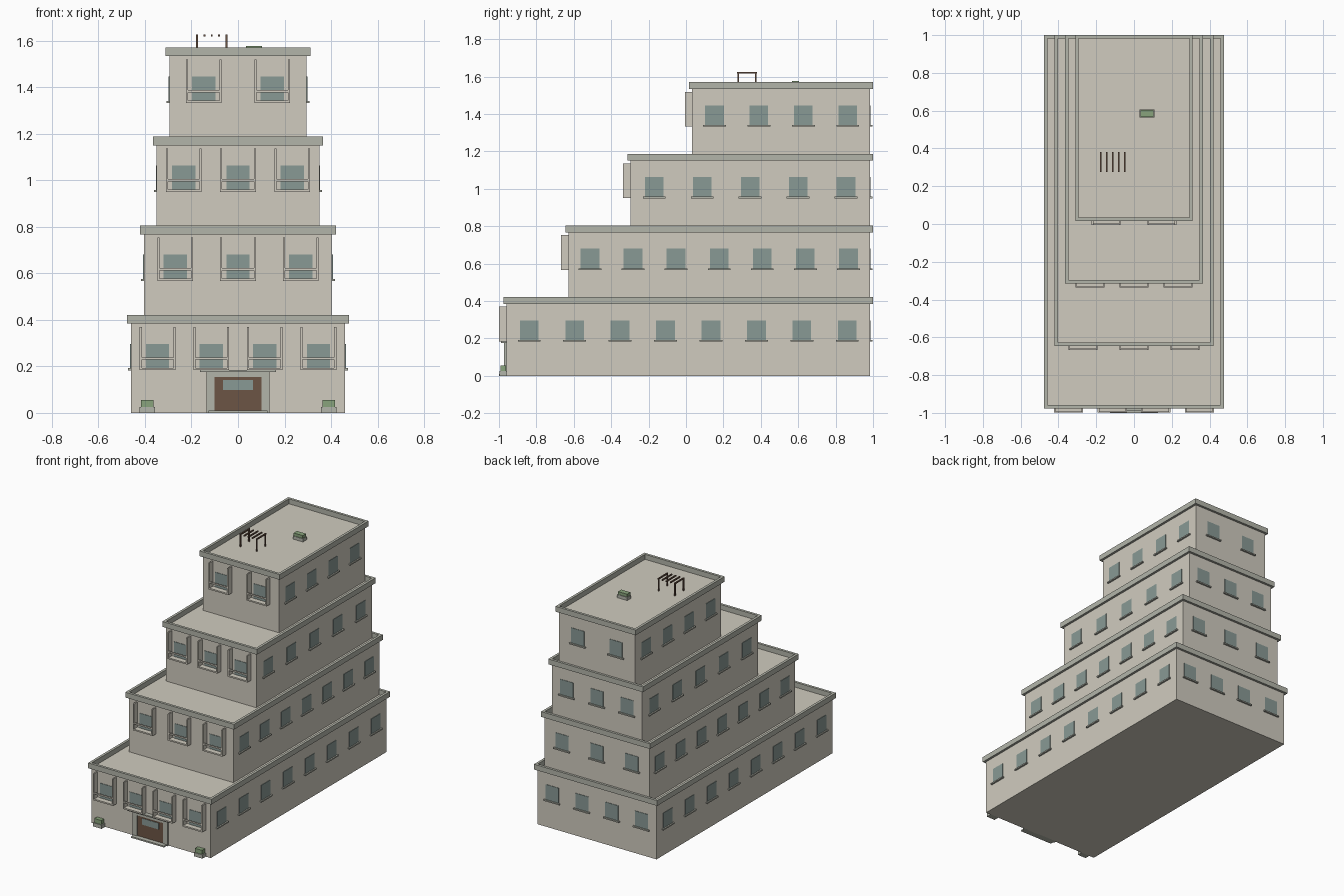
import bpy, bmesh
from mathutils import Matrix, Vector

if "Cube" in bpy.data.objects:
    bpy.data.objects.remove(bpy.data.objects["Cube"])


def material(name, rgb):
    m = bpy.data.materials.new(name)
    m.diffuse_color = (*rgb, 1)
    m.use_nodes = True
    m.node_tree.nodes["Principled BSDF"].inputs["Base Color"].default_value = m.diffuse_color
    return m


WALL = material("plaster", (0.63, 0.60, 0.52))
TRIM = material("trim", (0.45, 0.46, 0.40))
GLASS = material("glass", (0.25, 0.32, 0.30))
WOOD = material("wood", (0.15, 0.09, 0.06))
PLANT = material("plant", (0.25, 0.37, 0.20))


def finish(name, bm, mat):
    bmesh.ops.recalc_face_normals(bm, faces=bm.faces)
    me = bpy.data.meshes.new(name)
    bm.to_mesh(me)
    bm.free()
    me.materials.append(mat)
    ob = bpy.data.objects.new(name, me)
    bpy.context.collection.objects.link(ob)
    return ob


def boxes(name, spans, mat):
    """One object made of boxes, each given as x0, x1, y0, y1, z0, z1."""
    bm = bmesh.new()
    for x0, x1, y0, y1, z0, z1 in spans:
        mid = Vector((x0 + x1, y0 + y1, z0 + z1)) / 2
        size = (abs(x1 - x0), abs(y1 - y0), z1 - z0, 1)
        bmesh.ops.create_cube(bm, size=1, matrix=Matrix.Translation(mid) @ Matrix.Diagonal(size))
    return finish(name, bm, mat)


def ring(name, x, y0, y1, z0, z1, out, inn, mat):
    """Mitred rectangular frame around a wall outline."""
    bm = bmesh.new()
    loops = []
    for d in (out, -inn):
        loops.append([bm.verts.new((px, py, z0)) for px, py in
                      ((-x - d, y0 - d), (x + d, y0 - d), (x + d, y1 + d), (-x - d, y1 + d))])
    o, i = loops
    faces = [bm.faces.new((o[k], o[(k + 1) % 4], i[(k + 1) % 4], i[k])) for k in range(4)]
    top = bmesh.ops.extrude_face_region(bm, geom=faces)["geom"]
    bmesh.ops.translate(bm, vec=(0, 0, z1 - z0), verts=[v for v in top if isinstance(v, bmesh.types.BMVert)])
    return finish(name, bm, mat)


def centres(a, b):
    n = round((b - a) / 0.24)
    return [a + (b - a) * (k + 0.5) / n for k in range(n)]


BACK, STOREY = 0.984, 0.383
ROOF = 0.3865 + 3 * STOREY

# Four stepped storeys
for t, (hx, front) in enumerate(((0.461, -0.96), (0.405, -0.629), (0.35, -0.298), (0.295, 0.033))):
    n, z = t + 1, t * STOREY
    boxes(f"storey_{n}_walls", [(-hx, hx, front, BACK, z + (0.0035 if t else 0), z + 0.3865)], WALL)
    ring(f"storey_{n}_parapet", hx, front, BACK, z + 0.3845, z + 0.4215, 0.016, 0.002, TRIM)

    panes, sills, fins, floors, rails = [], [], [], [], []
    w, s, p = 0.05, 0.061, 0.003
    wz, sz = (z + 0.19, z + 0.297), (z + 0.183, z + 0.192)
    # Side windows
    for y in centres(front, BACK):
        for sx in (-1, 1):
            panes.append((sx * (hx - 0.005), sx * (hx + p), y - w, y + w, *wz))
            sills.append((sx * (hx - 0.005), sx * (hx + 0.012), y - s, y + s, *sz))
    for x in centres(-hx, hx):
        # Back windows
        panes.append((x - w, x + w, BACK - 0.005, BACK + p, *wz))
        sills.append((x - s, x + s, BACK - 0.005, BACK + 0.012, *sz))
        # Front windows with shallow balconies
        panes.append((x - w, x + w, front - p, front + 0.005, *wz))
        f = front - 0.039
        for sx in (-1, 1):
            fins.append((x + sx * 0.068, x + sx * 0.077, f, front + 0.002, z + 0.184, z + 0.37))
        floors.append((x - 0.068, x + 0.068, f, front + 0.002, z + 0.184, z + 0.194))
        rails.append((x - 0.068, x + 0.068, f, f + 0.008, z + 0.229, z + 0.239))
    boxes(f"storey_{n}_windows", panes, GLASS)
    boxes(f"storey_{n}_sills", sills, TRIM)
    boxes(f"storey_{n}_balcony_fins", fins, WALL)
    boxes(f"storey_{n}_balcony_floors", floors, WALL)
    boxes(f"storey_{n}_balcony_rails", rails, WALL)

# Entrance
F = -0.96
boxes("door_surround", [(-0.135, -0.10, F - 0.014, F + 0.005, 0, 0.176),
                        (0.10, 0.135, F - 0.014, F + 0.005, 0, 0.176),
                        (-0.10, 0.10, F - 0.014, F + 0.005, 0.154, 0.176)], TRIM)
boxes("door_canopy", [(-0.163, 0.163, F - 0.03, F + 0.005, 0.176, 0.184)], TRIM)
boxes("door", [(-0.10, 0.10, F - 0.008, F + 0.005, 0.01, 0.154)], WOOD)
boxes("door_glass", [(-0.065, 0.065, F - 0.011, F, 0.098, 0.142)], GLASS)
boxes("door_step", [(-0.127, 0.127, -1.0, F + 0.005, 0, 0.01)], TRIM)

# Planters beside the entrance and on the roof
boxes("planter_pots", [(c - 0.033, c + 0.033, -0.998, F + 0.002, 0, 0.026) for c in (-0.39, 0.39)]
      + [(0.03, 0.108, 0.563, 0.607, ROOF - 0.002, ROOF + 0.022)], TRIM)
boxes("planter_shrubs", [(c - 0.027, c + 0.027, -0.993, F - 0.003, 0.024, 0.055) for c in (-0.39, 0.39)]
      + [(0.034, 0.104, 0.567, 0.603, ROOF + 0.02, ROOF + 0.042)], PLANT)

# Roof pergola
boxes("pergola_posts", [(x - 0.004, x + 0.004, y - 0.004, y + 0.004, ROOF - 0.002, 1.62)
                        for x in (-0.176, -0.05) for y in (0.28, 0.374)], WOOD)
boxes("pergola_slats", [(x - 0.004, x + 0.004, 0.274, 0.38, 1.617, 1.626)
                        for x in (-0.176 + 0.0315 * k for k in range(5))], WOOD)
